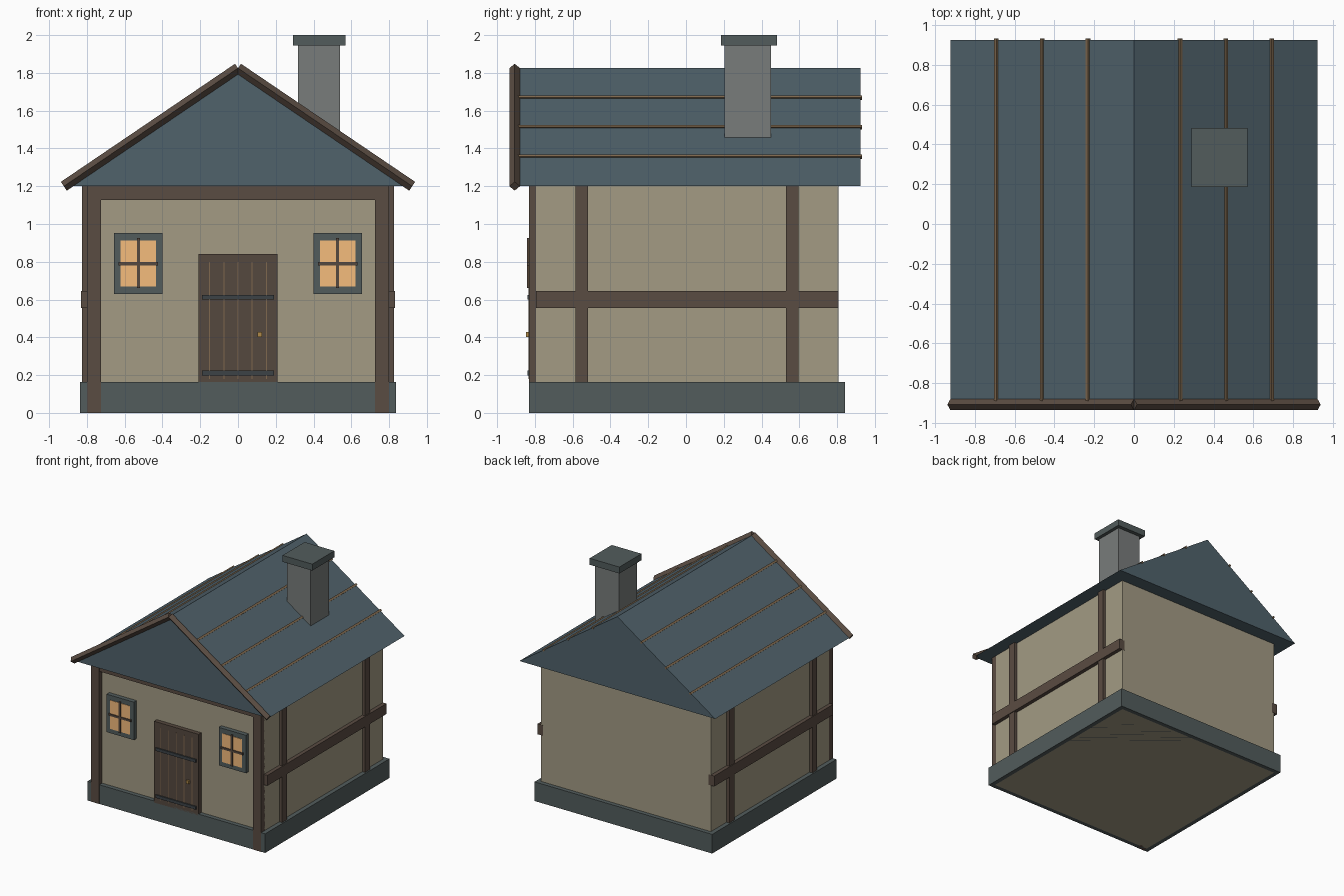
import bpy, bmesh
from mathutils import Vector

if "Cube" in bpy.data.objects:
    bpy.data.objects.remove(bpy.data.objects["Cube"])


def mat(name, hexcol):
    def lin(c):
        c /= 255
        return c / 12.92 if c <= 0.04045 else ((c + 0.055) / 1.055) ** 2.4
    m = bpy.data.materials.new(name)
    m.diffuse_color = [lin(int(hexcol[i:i + 2], 16)) for i in (0, 2, 4)] + [1]
    m.use_nodes = True
    m.node_tree.nodes["Principled BSDF"].inputs["Base Color"].default_value = m.diffuse_color
    return m


PLASTER = mat("plaster", "A39B84")
TIMBER = mat("timber", "5A4C42")
SLATE = mat("slate", "50626B")
STONE = mat("stone", "525C5C")
BRICK = mat("chimney_stone", "787C7B")
DOOR = mat("door_wood", "55483E")
RIB = mat("light_wood", "80694F")
IRON = mat("iron", "3C4246")
GLASS = mat("lit_glass", "F5BC7C")
BRASS = mat("brass", "B08A4A")


def add(name, bm, material):
    bmesh.ops.recalc_face_normals(bm, faces=bm.faces)
    me = bpy.data.meshes.new(name)
    bm.to_mesh(me)
    bm.free()
    me.materials.append(material)
    ob = bpy.data.objects.new(name, me)
    bpy.context.collection.objects.link(ob)
    return ob


def box(name, x, y, z, material):
    """Box from (min, max) pairs."""
    bm = bmesh.new()
    bmesh.ops.create_cube(bm, size=1)
    for v in bm.verts:
        v.co = [r[0] if c < 0 else r[1] for c, r in zip(v.co, (x, y, z))]
    return add(name, bm, material)


def rod(name, a, b, radius, up, material):
    """Four-sided rod with one edge pointing along up."""
    a, b, up = Vector(a), Vector(b), Vector(up)
    d = (b - a).normalized()
    u = (up - d * up.dot(d)).normalized()
    w = d.cross(u)
    bm = bmesh.new()
    rings = [[bm.verts.new(p + o * radius) for o in (u, w, -u, -w)] for p in (a, b)]
    for i in range(4):
        j = (i + 1) % 4
        bm.faces.new((rings[0][i], rings[0][j], rings[1][j], rings[1][i]))
    for r in rings:
        bm.faces.new(r)
    return add(name, bm, material)


def span(s, a, b):
    return tuple(sorted((s * a, s * b)))


# Masonry base and walls
box("foundation", (-.837, .837), (-.83, .843), (0, .163), STONE)
box("walls", (-.8, .8), (-.793, .807), (0, 1.2), PLASTER)

# Solid gable roof
EAVE, RIDGE, HALF = 1.2, 1.825, .922
bm = bmesh.new()
tri = [bm.verts.new((x, -.908, z)) for x, z in ((-HALF, EAVE), (HALF, EAVE), (0, RIDGE))]
face = bm.faces.new(tri)
ext = bmesh.ops.extrude_face_region(bm, geom=[face], use_keep_orig=True)
bmesh.ops.translate(bm, vec=(0, 1.832, 0),
                    verts=[g for g in ext["geom"] if isinstance(g, bmesh.types.BMVert)])
add("roof", bm, SLATE)

# Chimney
box("chimney", (.318, .541), (.205, .45), (1.35, 1.95), BRICK)
box("chimney_cap", (.29, .57), (.185, .482), (1.945, 2), STONE)

# Front top beam
box("front_top_beam", (-.8, .8), (-.828, -.78), (1.127, 1.2), TIMBER)

for s, side in ((-1, "left"), (1, "right")):
    # Timber framing
    box(f"{side}_corner_post", span(s, .725, .8), (-.832, -.78), (0, 1.2), TIMBER)
    for y, where in ((-.553, "front"), (.563, "back")):
        box(f"{side}_{where}_post", span(s, .78, .826), (y - .033, y + .033), (.1, 1.2), TIMBER)
    box(f"{side}_rail", span(s, .78, .832), (-.793, .808), (.556, .645), TIMBER)

    # Bargeboard and roof battens
    rod(f"{side}_bargeboard", (s * HALF, -.907, EAVE), (0, -.907, RIDGE), .028, (0, 0, 1), TIMBER)
    for i in (1, 2, 3):
        x, z = s * HALF * i / 4, RIDGE - (RIDGE - EAVE) * i / 4
        rod(f"{side}_batten_{i}", (x, -.9, z), (x, .932, z), .012, (0, 0, 1), RIB)

    # Window
    c = s * .528
    box(f"{side}_window_frame", (c - .128, c + .128), (-.83, -.78), (.63, .953), STONE)
    box(f"{side}_window_glass", (c - .093, c + .093), (-.834, -.8), (.668, .912), GLASS)
    box(f"{side}_window_upright", (c - .008, c + .008), (-.841, -.81), (.66, .925), DOOR)
    box(f"{side}_window_crossbar", (c - .105, c + .105), (-.841, -.81), (.781, .799), DOOR)

# Door with plank seams, straps and knob
box("door", (-.21, .21), (-.83, -.78), (.15, .842), DOOR)
for i in range(-2, 3):
    box(f"door_seam_{i + 3}", (i * .075 - .003, i * .075 + .003), (-.833, -.81), (.18, .8), RIB)
for z, where in ((.212, "lower"), (.612, "upper")):
    box(f"{where}_door_strap", (-.19, .19), (-.84, -.81), (z - .013, z + .013), IRON)
box("door_knob", (.102, .128), (-.846, -.82), (.402, .428), BRASS)
